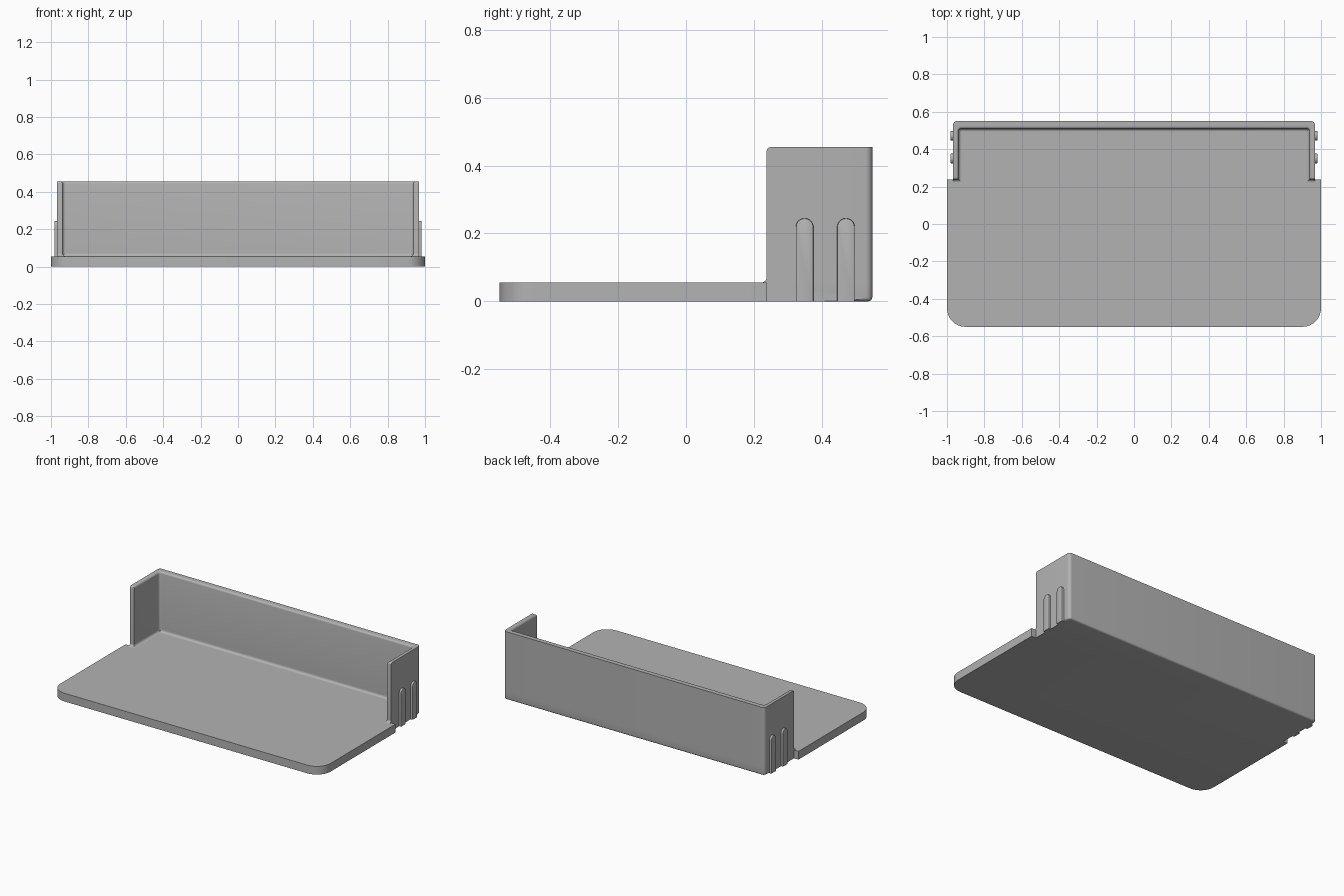
import bpy, bmesh
from math import pi, sin, cos

cube = bpy.data.objects.get("Cube")
if cube:
    bpy.data.objects.remove(cube, do_unlink=True)

grey = bpy.data.materials.new("plain_grey")
grey.use_nodes = True
colour = (0.45, 0.45, 0.45, 1)
grey.diffuse_color = colour
grey.node_tree.nodes["Principled BSDF"].inputs["Base Color"].default_value = colour

# Main dimensions
FLOOR, TOP = 0.055, 0.455
BACK, STEP = 0.55, 0.238
OUTER, INNER, INNER_BACK = 0.967, 0.938, 0.51
R = 0.016


def arc(cx, cy, r, start, end, steps=8):
    """Points along an arc, angles in quarter turns."""
    return [(cx + r * cos(pi / 2 * (start + (end - start) * i / steps)),
             cy + r * sin(pi / 2 * (start + (end - start) * i / steps)))
            for i in range(steps + 1)]


def mirrored(half):
    """Close an outline that starts and ends on the centre line side."""
    return half + [(-x, y) for x, y in reversed(half)]


def finish(name, bm):
    bmesh.ops.recalc_face_normals(bm, faces=bm.faces)
    mesh = bpy.data.meshes.new(name)
    bm.to_mesh(mesh)
    bm.free()
    mesh.materials.append(grey)
    obj = bpy.data.objects.new(name, mesh)
    bpy.context.collection.objects.link(obj)
    bpy.ops.object.select_all(action='DESELECT')
    obj.select_set(True)
    bpy.context.view_layer.objects.active = obj
    bpy.ops.object.shade_smooth_by_angle(angle=pi / 6)
    return obj


def prism(points, direction):
    """Extrude a flat 3D outline along a direction."""
    bm = bmesh.new()
    face = bm.faces.new([bm.verts.new(p) for p in points])
    moved = bmesh.ops.extrude_face_region(bm, geom=[face], use_keep_orig=True)
    bmesh.ops.translate(bm, vec=direction,
                        verts=[v for v in moved["geom"] if isinstance(v, bmesh.types.BMVert)])
    bmesh.ops.recalc_face_normals(bm, faces=bm.faces)
    return bm


def round_edges(bm, rule, radius, segments=4):
    edges = [e for e in bm.edges if rule(*e.verts)]
    bmesh.ops.bevel(bm, geom=edges, offset=radius, segments=segments,
                    profile=0.5, affect='EDGES', clamp_overlap=True)


# Tray floor: rounded front corners, narrower behind the step
half = arc(0.9, -0.45, 0.1, -1, 0) + [(1, STEP), (OUTER, STEP)]
half += arc(OUTER - 0.02, BACK - 0.02, 0.02, 0, 1)
bm = prism([(x, y, 0) for x, y in mirrored(half)], (0, 0, FLOOR))
round_edges(bm, lambda a, b: max(a.co.z, b.co.z) < 0.001
            and min(a.co.y, b.co.y) > BACK - 0.021, 0.012)
finish("tray_floor", bm)

# Wall around the back and both sides, softened on its inner top edge
half = arc(INNER - R, INNER_BACK - R, R, 1, 0)
half += [(INNER, STEP), (OUTER, STEP)]
half += arc(OUTER - 0.02, BACK - 0.02, 0.02, 0, 1)
bm = prism([(x, y, FLOOR) for x, y in mirrored(half)], (0, 0, TOP - FLOOR))


def inner_top(a, b):
    inside = all(abs(v.co.x) < INNER + 0.001 and v.co.y < INNER_BACK + 0.001 for v in (a, b))
    end = all(abs(v.co.y - STEP) < 0.001 for v in (a, b))
    return min(a.co.z, b.co.z) > TOP - 0.001 and (inside or end)


round_edges(bm, inner_top, 0.012)
finish("back_and_side_walls", bm)

# Concave fillet where the wall meets the floor
path = [(OUTER, STEP, 0), (INNER, STEP, -1), (INNER, INNER_BACK, -1)]
path += [(-x, y, -m) for x, y, m in reversed(path)]
profile = [(0, FLOOR)] + arc(R, FLOOR + R, R, 2, 3, 6)
bm = bmesh.new()
rings = [[bm.verts.new((x + m * off, y - off, z)) for off, z in profile]
         for x, y, m in path]
count = len(profile)
for one, two in zip(rings, rings[1:]):
    for i in range(count):
        j = (i + 1) % count
        bm.faces.new((one[i], one[j], two[j], two[i]))
bm.faces.new(rings[0])
bm.faces.new(rings[-1])
finish("floor_fillet", bm)

# Two round-topped grip ribs on each side wall
RIB, RIB_TOP, RIB_FACE = 0.026, 0.245, 0.981
for side, label in ((1, "left"), (-1, "right")):
    for number, y in enumerate((0.35, 0.472), 1):
        outline = [(y - RIB, 0), (y + RIB, 0)] + arc(y, RIB_TOP - RIB, RIB, 0, 2, 14)
        bm = prism([(side * (OUTER - 0.01), a, b) for a, b in outline],
                   (side * (RIB_FACE - OUTER + 0.01), 0, 0))
        round_edges(bm, lambda a, b: min(abs(a.co.x), abs(b.co.x)) > RIB_FACE - 0.001
                    and max(a.co.z, b.co.z) > 0.01, 0.004, 2)
        finish(f"{label}_rib_{number}", bm)
